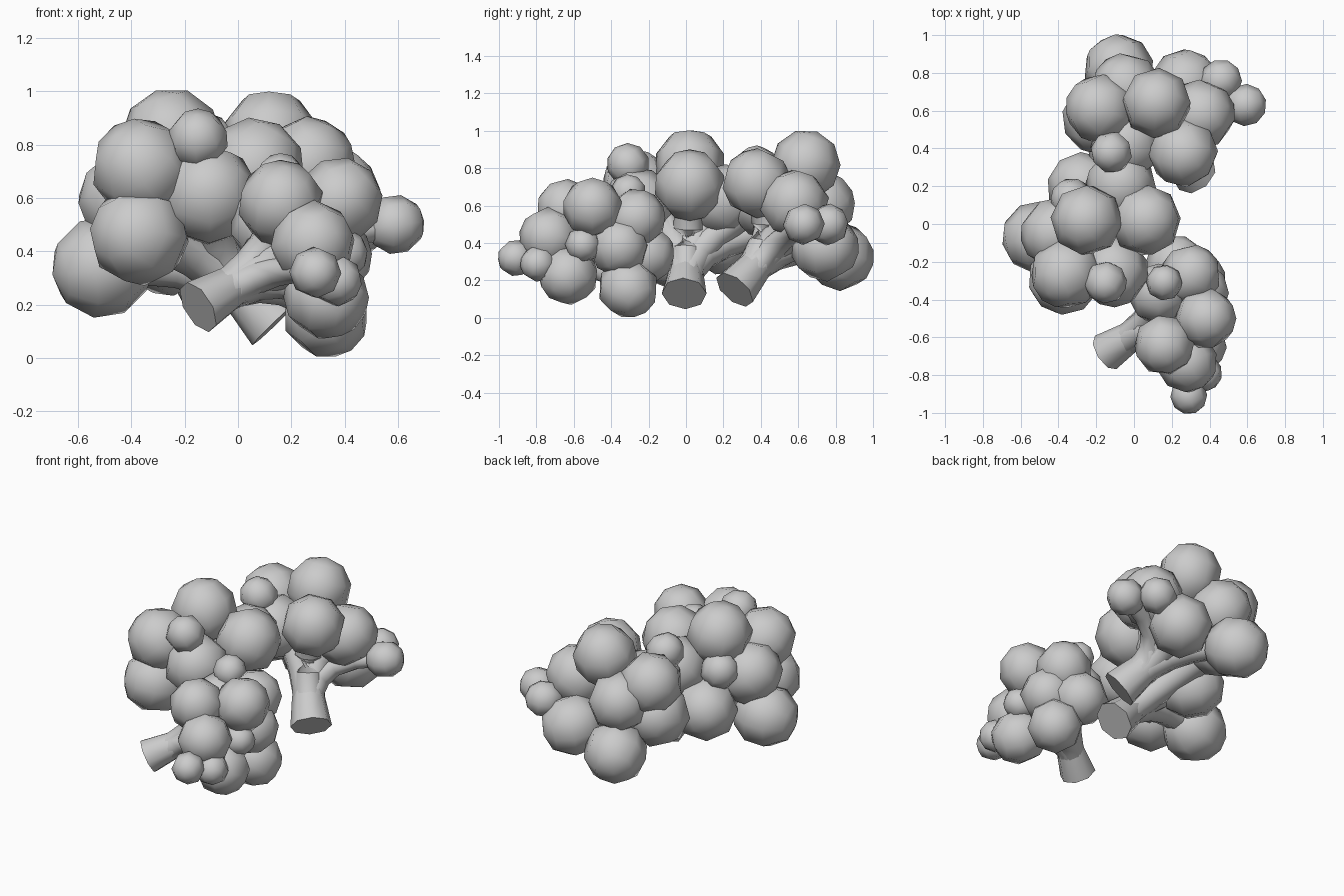
import bpy, bmesh
from mathutils import Vector, Matrix

if "Cube" in bpy.data.objects:
    bpy.data.objects.remove(bpy.data.objects["Cube"])


def finish(bm, name, angle):
    bmesh.ops.recalc_face_normals(bm, faces=bm.faces)
    me = bpy.data.meshes.new(name)
    bm.to_mesh(me)
    bm.free()
    ob = bpy.data.objects.new(name, me)
    bpy.context.collection.objects.link(ob)
    bpy.ops.object.select_all(action='DESELECT')
    ob.select_set(True)
    bpy.context.view_layer.objects.active = ob
    bpy.ops.object.shade_smooth_by_angle(angle=angle)


def tube(bm, pts, radii, sides=8):
    """Capped tube with round rings following a path."""
    rings = []
    for i, p in enumerate(pts):
        d = (pts[min(i + 1, len(pts) - 1)] - pts[max(i - 1, 0)]).normalized()
        m = Matrix.Translation(p) @ d.to_track_quat('Z', 'Y').to_matrix().to_4x4()
        rings.append(bmesh.ops.create_circle(bm, segments=sides, radius=radii[i],
                                             matrix=m)["verts"])
    for a, b in zip(rings, rings[1:]):
        for k in range(sides):
            j = (k + 1) % sides
            bm.faces.new((a[k], a[j], b[j], b[k]))
    bm.faces.new(rings[0])
    bm.faces.new(rings[-1])


def floret(name, end, hub, r, size, big, small):
    """Stalk from end to hub; big buds of radius size, small ones 0.6 of it."""
    end, hub = Vector(end), Vector(hub)
    buds = [(Vector(c), size) for c in big] + [(Vector(c), size * .6) for c in small]

    # Stalk and its curved branches
    bm = bmesh.new()
    tube(bm, [end, end.lerp(hub, .4), end.lerp(hub, .8)], [r, r * .8, r * .5])
    start = end.lerp(hub, .2)
    for tip, br in buds:
        pts, rad = [], []
        for i in range(6):
            t = i / 5
            pts.append(start.lerp(hub, t).lerp(hub.lerp(tip, t), t))
            rad.append(r * .75 * (1 - t) + br * .4 * t)
        tube(bm, pts, rad)
    finish(bm, name + "_stalk", .9)

    # Round buds, each pointing away from the hub
    bm = bmesh.new()
    for c, br in buds:
        q = (c - hub).to_track_quat('Z', 'Y').to_matrix().to_4x4()
        bmesh.ops.create_uvsphere(bm, u_segments=8, v_segments=5, radius=br,
                                  matrix=Matrix.Translation(c) @ q)
    finish(bm, name + "_buds", 1.2)


floret("back", (.33, .26, .15), (.11, .51, .44), .12, .187,
       [(.12, .64, .82), (-.18, .61, .71), (-.08, .82, .33), (-.04, .72, .6),
        (.27, .74, .38), (.35, .58, .61), (.26, .38, .72)],
       [(.46, .76, .5), (.59, .63, .5), (-.12, .38, .81)])

# The middle floret leans back and also carries buds behind it
floret("middle", (.14, -.01, .13), (-.12, .01, .4), .12, .192,
       [(-.25, .02, .82), (.06, .02, .71), (-.36, -.26, .71), (-.37, -.29, .46),
        (-.51, -.07, .34), (-.41, -.05, .59), (-.27, .19, .42), (-.07, .2, .63),
        (-.11, -.25, .61), (-.19, .56, .5), (-.04, .42, .62)],
       [(-.33, .13, .65), (-.15, -.31, .82)])

floret("front", (-.15, -.68, .19), (.13, -.5, .36), .105, .163,
       [(.16, -.64, .58), (.38, -.5, .59), (.28, -.73, .43), (.33, -.63, .23),
        (.34, -.36, .38), (.33, -.31, .16), (.3, -.27, .53), (.13, -.37, .5),
        (.22, -.22, .34)],
       [(.29, -.91, .32), (.37, -.79, .29), (.39, -.55, .39), (.16, -.31, .67)])
